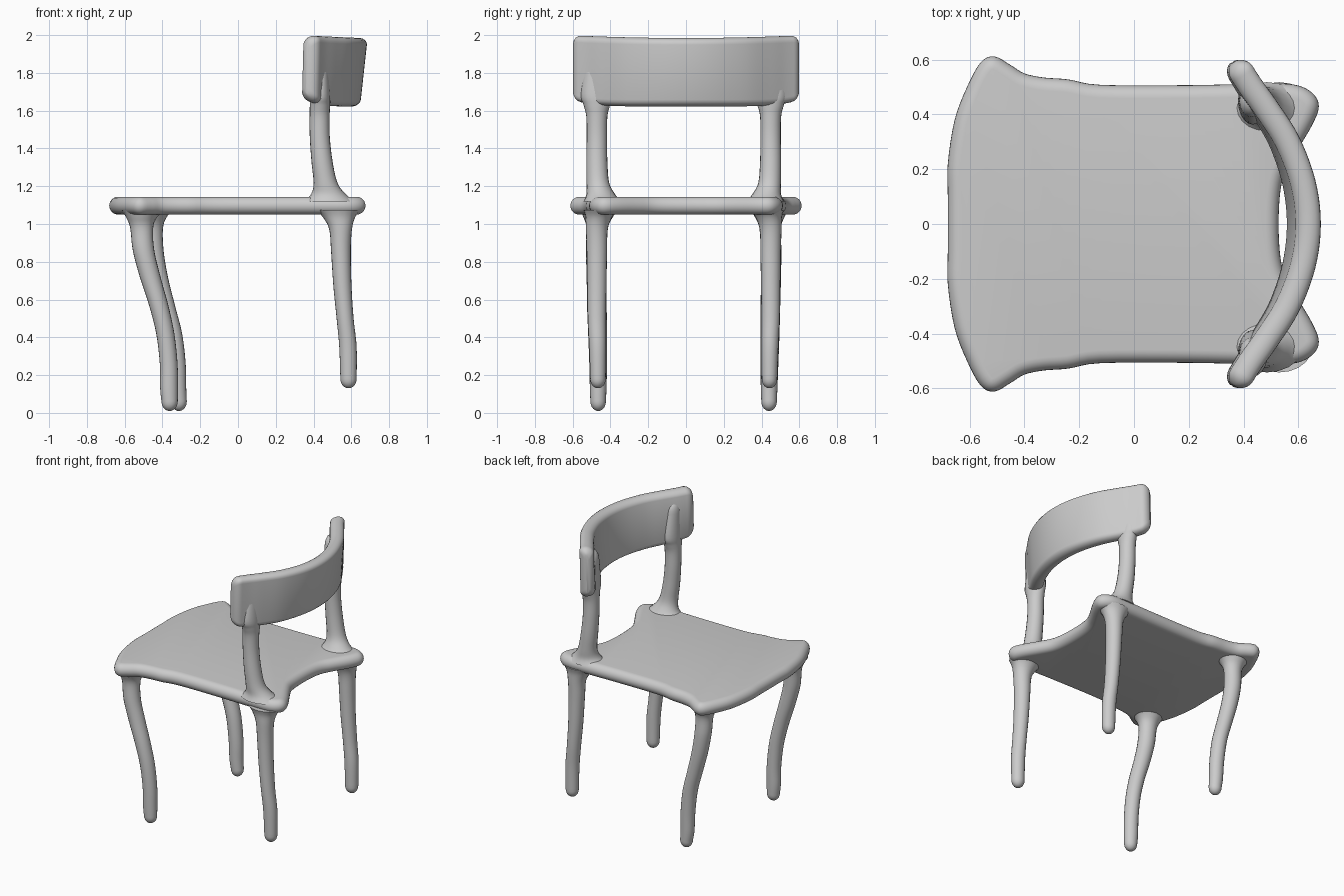
import bpy, bmesh, math
from mathutils import Vector

if "Cube" in bpy.data.objects:
    bpy.data.objects.remove(bpy.data.objects["Cube"])

grey = bpy.data.materials.new("warm_grey")
grey.diffuse_color = (0.6, 0.6, 0.6, 1)
grey.use_nodes = True
grey.node_tree.nodes["Principled BSDF"].inputs["Base Color"].default_value = grey.diffuse_color


def spline(pts, steps, closed=False):
    """Catmull-Rom smoothing of a list of equal-length tuples."""
    n, out = len(pts), []
    get = (lambda i: pts[i % n]) if closed else (lambda i: pts[max(0, min(n - 1, i))])
    for i in range(n if closed else n - 1):
        a, b, c, d = get(i - 1), get(i), get(i + 1), get(i + 2)
        for k in range(steps):
            t = k / steps
            out.append(tuple(
                0.5 * (2 * q + (r - p) * t + (2 * p - 5 * q + 4 * r - s) * t * t
                       + (3 * q - p - 3 * r + s) * t ** 3)
                for p, q, r, s in zip(a, b, c, d)))
    if not closed:
        out.append(tuple(pts[-1]))
    return out


def loft(name, rings):
    """Skin a list of equal-sized vertex rings and cap both ends."""
    bm = bmesh.new()
    vs = [[bm.verts.new(p) for p in ring] for ring in rings]
    n = len(rings[0])
    for r0, r1 in zip(vs, vs[1:]):
        for i in range(n):
            j = (i + 1) % n
            bm.faces.new((r0[i], r0[j], r1[j], r1[i]))
    bm.faces.new(vs[0])
    bm.faces.new(vs[-1])
    bmesh.ops.recalc_face_normals(bm, faces=bm.faces)
    mesh = bpy.data.meshes.new(name)
    bm.to_mesh(mesh)
    bm.free()
    mesh.materials.append(grey)
    ob = bpy.data.objects.new(name, mesh)
    bpy.context.collection.objects.link(ob)
    bpy.ops.object.select_all(action='DESELECT')
    ob.select_set(True)
    bpy.context.view_layer.objects.active = ob
    bpy.ops.object.shade_smooth_by_angle(angle=math.radians(50))
    return ob


def limb(name, stations, tip):
    """Upright limb through (x, y, z, rx, ry) stations, with a rounded last end."""
    rows = spline(stations, 5)
    x, y, z, rx, ry = rows[-1]
    way = 1 if z > rows[0][2] else -1
    for k in range(1, 6):
        a = math.radians(16 * k)
        rows.append((x, y, z + way * tip * math.sin(a), rx * math.cos(a), ry * math.cos(a)))
    angles = [2 * math.pi * i / 20 for i in range(20)]
    return loft(name, [[(x + rx * math.cos(a), y + ry * math.sin(a), z) for a in angles]
                       for x, y, z, rx, ry in rows])


# Seat: half outline, mirrored, with a rounded rim
half = [(-.68, .1), (-.68, .22), (-.655, .38), (-.61, .5), (-.56, .59), (-.51, .612),
        (-.45, .58), (-.40, .55), (-.33, .535), (-.24, .528), (-.12, .508), (.2, .507),
        (.45, .512), (.58, .51), (.65, .48), (.675, .43), (.65, .36), (.585, .25),
        (.545, .17), (.53, .07)]
outline = spline(half + [(x, -y) for x, y in reversed(half)], 4, True)
n = len(outline)
normals = []
for i in range(n):
    d = Vector(outline[(i + 1) % n]) - Vector(outline[i - 1])
    normals.append(Vector((d.y, -d.x)).normalized())
rim, rings = 0.047, []
for k in range(-6, 7):
    a = math.radians(15 * k)
    inset = rim * (1 - math.cos(a))
    rings.append([(p[0] + m.x * inset, p[1] + m.y * inset, 1.097 + rim * math.sin(a))
                  for p, m in zip(outline, normals)])
loft("seat", rings)

# Front legs: bent backward toward the floor, each slightly different
limb("front_leg_right", [
    (-.50, -.46, 1.075, .12, .10), (-.51, -.465, 1.04, .085, .08),
    (-.51, -.47, .98, .061, .057), (-.50, -.475, .86, .057, .055),
    (-.465, -.473, .72, .055, .053), (-.42, -.472, .57, .051, .052),
    (-.385, -.468, .42, .048, .050), (-.367, -.465, .26, .047, .047),
    (-.365, -.465, .13, .047, .044), (-.362, -.465, .06, .043, .041)], .05)
limb("front_leg_left", [
    (-.46, .44, 1.075, .12, .10), (-.46, .443, 1.04, .085, .08),
    (-.457, .445, .98, .060, .057), (-.45, .45, .86, .056, .055),
    (-.425, .45, .72, .054, .053), (-.385, .447, .57, .051, .052),
    (-.345, .445, .42, .049, .050), (-.325, .442, .26, .048, .047),
    (-.32, .44, .13, .046, .044), (-.313, .44, .06, .042, .041)], .05)

# Back legs and back posts, flared where they meet the seat and backrest
for side, name, y in ((-1, "right", .472), (1, "left", .448)):
    limb("back_leg_" + name, [
        (.53, side * (y - .02), 1.075, .12, .09), (.535, side * (y - .01), 1.035, .085, .07),
        (.543, side * y, .97, .060, .058), (.545, side * y, .85, .052, .054),
        (.553, side * y, .67, .048, .051), (.567, side * y, .5, .045, .048),
        (.582, side * (y - .004), .35, .046, .045),
        (.585, side * (y - .006), .18, .043, .041)], .05)
    limb("back_post_" + name, [
        (.485, side * (y - .03), 1.12, .135, .10), (.478, side * (y - .02), 1.16, .090, .075),
        (.463, side * (y - .005), 1.22, .063, .060), (.445, side * y, 1.33, .056, .056),
        (.433, side * y, 1.46, .053, .054), (.432, side * y, 1.57, .053, .056),
        (.434, side * y, 1.63, .054, .070), (.434, side * y, 1.69, .054, .085),
        (.430, side * y, 1.85, .046, .060)], .08)

# Backrest: curved band with rounded edges and ends
arc = [(.375, .553), (.41, .500), (.468, .42), (.545, .30), (.602, .15)]
path = spline([(x, -y) for x, y in arc] + [(.621, 0)] + list(reversed(arc)), 5)
stations = []  # centre, normal, thickness scale, height inset
m = len(path)
cap = .046
for i, p in enumerate(path):
    t = Vector(path[min(i + 1, m - 1)]) - Vector(path[max(i - 1, 0)])
    t.normalize()
    across = Vector((t.y, -t.x))
    stations.append((Vector(p), across, 1, 0))
    if i in (0, m - 1):
        way = -1 if i == 0 else 1
        ends = [(Vector(p) + t * way * cap * math.sin(a), across, math.cos(a),
                 cap * (1 - math.cos(a))) for a in (math.radians(16 * k) for k in range(1, 6))]
        stations = list(reversed(ends)) + stations if i == 0 else stations + ends
rings = []
for c, across, scale, inset in stations:
    e = min(1, abs(c.y) / .58)
    bottom = 1.622 + .03 * e ** 6 + inset
    top = 1.985 + .013 * e ** 2 - inset
    thick, edge = .046 * scale, .036
    ring = []
    for k in range(20):
        upper = k < 10
        a = math.pi * (k if upper else k + 1 - 1 / 1) / 9 if upper else math.pi * (1 + (k - 10) / 9)
        z = (top - edge if upper else bottom + edge) + edge * math.sin(a)
        lean = .11 * (1 - e ** 2) * (z - 1.81)
        bow = .03 * e ** 2 * ((z - 1.81) / .19) ** 2
        q = c + across * thick * math.cos(a)
        ring.append((q.x + lean + bow, q.y, z))
    rings.append(ring)
loft("backrest", rings)
